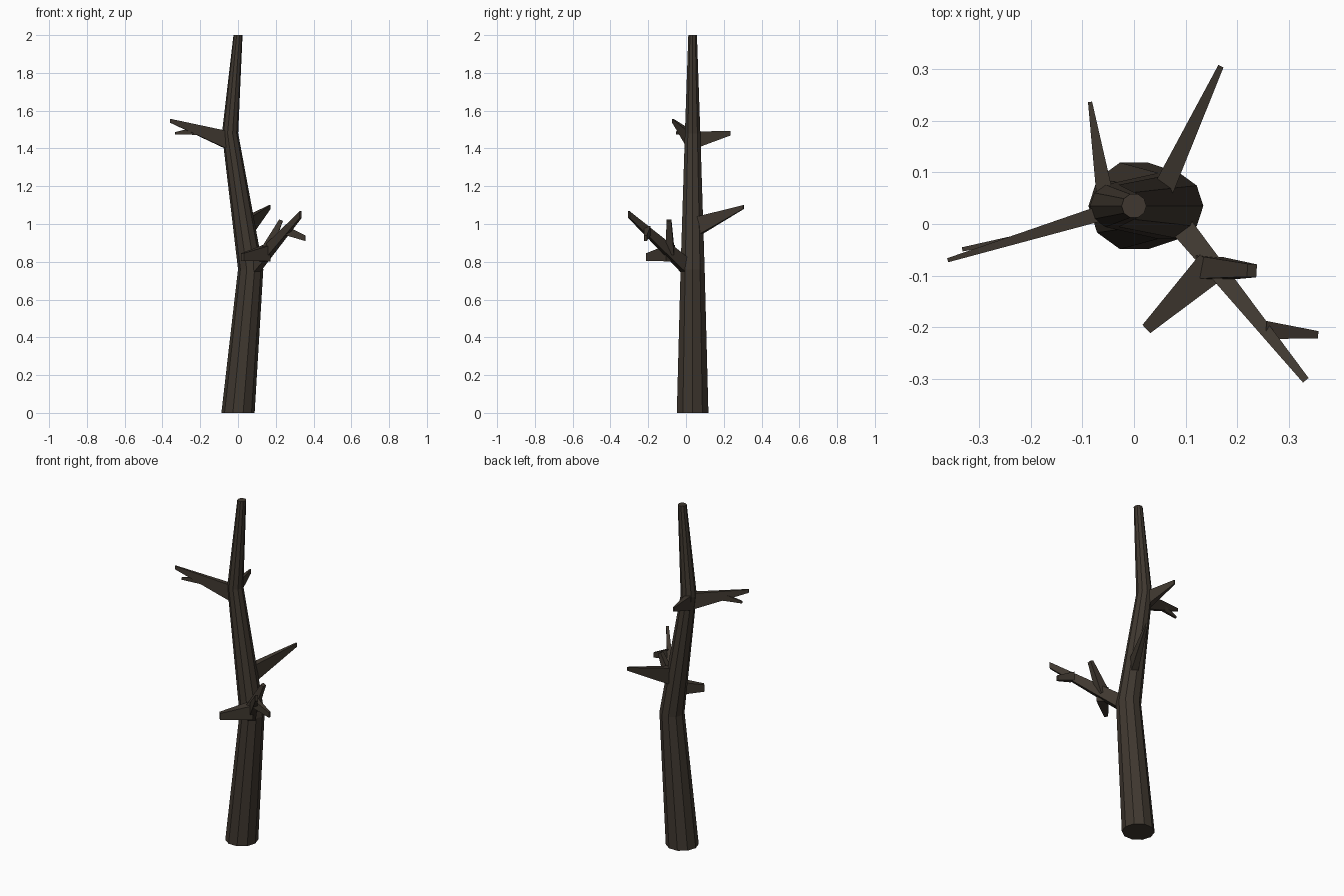
import bpy, bmesh, math
from mathutils import Vector

if "Cube" in bpy.data.objects:
    bpy.data.objects.remove(bpy.data.objects["Cube"])

bark = bpy.data.materials.new("bark")
bark.diffuse_color = (0.05, 0.039, 0.029, 1)
bark.use_nodes = True
bark.node_tree.nodes["Principled BSDF"].inputs["Base Color"].default_value = bark.diffuse_color


def loft(name, rings):
    """Skin a list of equal-length vertex rings and cap both ends."""
    bm = bmesh.new()
    loops = [[bm.verts.new(p) for p in ring] for ring in rings]
    n = len(loops[0])
    for a, b in zip(loops, loops[1:]):
        for i in range(n):
            j = (i + 1) % n
            bm.faces.new((a[i], a[j], b[j], b[i]))
    bm.faces.new(loops[0])
    bm.faces.new(loops[-1])
    bmesh.ops.recalc_face_normals(bm, faces=bm.faces)
    mesh = bpy.data.meshes.new(name)
    bm.to_mesh(mesh)
    bm.free()
    mesh.materials.append(bark)
    obj = bpy.data.objects.new(name, mesh)
    bpy.context.collection.objects.link(obj)
    return obj


def quad(center, normal, w, h):
    """Rectangle of width w and height h facing along normal."""
    n = Vector(normal).normalized()
    side = n.cross(Vector((0, 0, 1))).normalized()
    up = side.cross(n)
    c = Vector(center)
    return [c + side * sx * w / 2 + up * sy * h / 2
            for sx, sy in ((-1, -1), (1, -1), (1, 1), (-1, 1))]


def branch(name, start, end, size0, size1, steep=False):
    """Tapered four-sided branch; end sections are upright unless steep."""
    d = Vector(end) - Vector(start)
    if not steep:
        d.z = 0
    loft(name, [quad(start, d, *size0), quad(end, d, *size1)])


# Crooked ten-sided trunk: centre x, height, radius
trunk = [(0, 0, 0.088), (0.067, 0.76, 0.067), (-0.042, 1.48, 0.043), (0, 2, 0.024)]
loft("trunk", [[(x + r * math.cos(k * math.tau / 10),
                 0.035 + r * math.sin(k * math.tau / 10), z) for k in range(10)]
               for x, z, r in trunk])

# Large front branch with three twigs
branch("front_branch", (0.088, 0.0, 0.775), (0.332, -0.302, 1.05), (0.045, 0.09), (0.014, 0.035))
branch("front_twig_low", (0.150, -0.082, 0.845), (0.024, -0.203, 0.825), (0.065, 0.085), (0.022, 0.04))
branch("front_twig_up", (0.145, -0.085, 0.85), (0.228, -0.09, 1.02), (0.045, 0.06), (0.025, 0.02), True)
branch("front_twig_tip", (0.255, -0.205, 0.965), (0.356, -0.214, 0.925), (0.035, 0.05), (0.014, 0.03))

# Plain branches at the back
branch("back_right_branch", (0.057, 0.068, 0.99), (0.168, 0.305, 1.09), (0.04, 0.10), (0.011, 0.02))
branch("back_left_branch", (-0.057, 0.06, 1.447), (-0.085, 0.236, 1.481), (0.032, 0.085), (0.008, 0.024))

# Upper left branch with a twig
branch("left_branch", (-0.06, 0.022, 1.445), (-0.36, -0.07, 1.547), (0.03, 0.095), (0.008, 0.02))
branch("left_twig", (-0.225, -0.028, 1.492), (-0.332, -0.049, 1.481), (0.014, 0.04), (0.008, 0.012))
